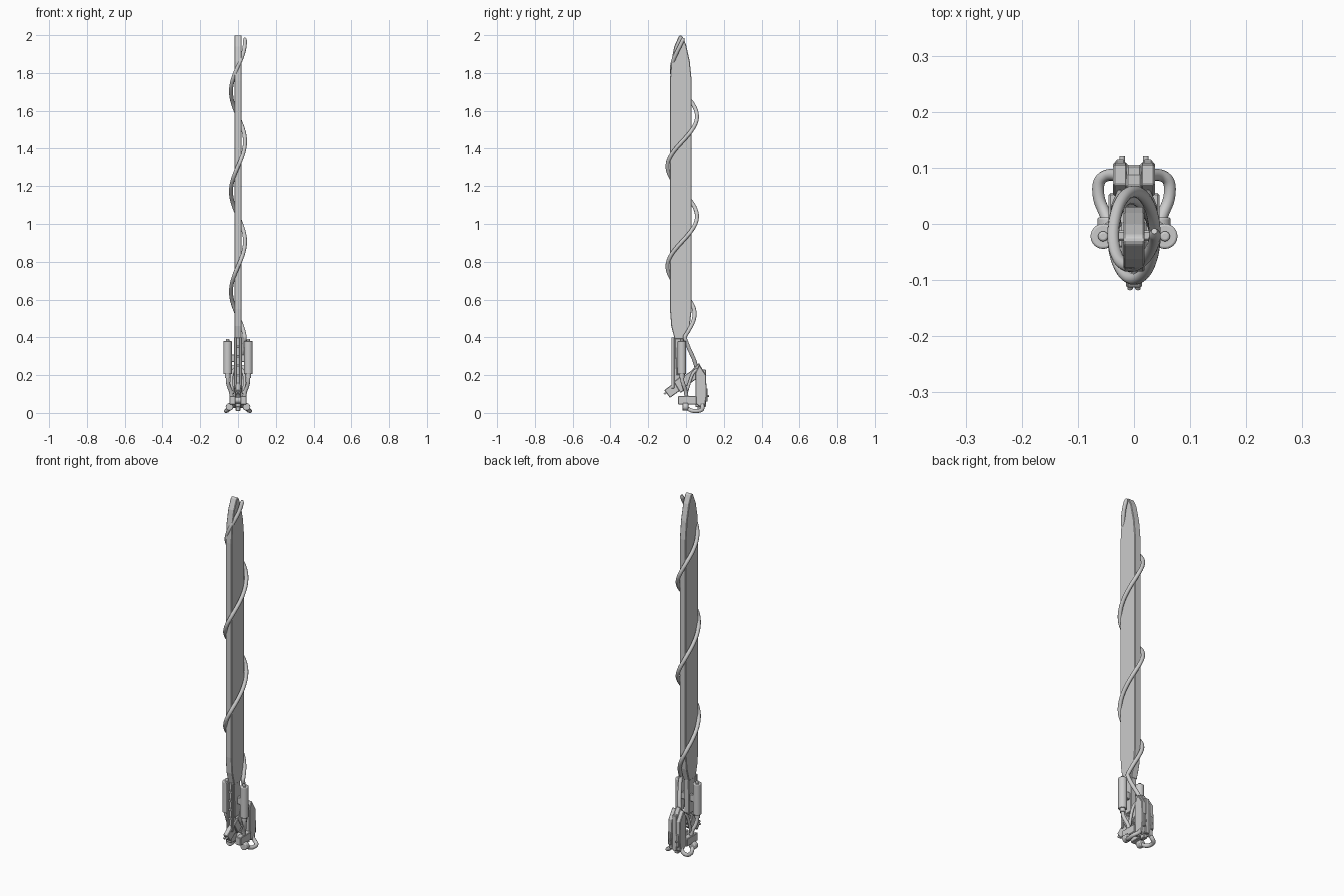
import bpy, bmesh, math
from mathutils import Vector

cube = bpy.data.objects.get("Cube")
if cube:
    bpy.data.objects.remove(cube)

grey = bpy.data.materials.new("plain_grey")
grey.use_nodes = True
grey.diffuse_color = (0.6, 0.6, 0.6, 1)
grey.node_tree.nodes["Principled BSDF"].inputs["Base Color"].default_value = (0.6, 0.6, 0.6, 1)


def finish(ob, smooth=False):
    ob.data.materials.clear()
    ob.data.materials.append(grey)
    bpy.ops.object.select_all(action='DESELECT')
    ob.select_set(True)
    bpy.context.view_layer.objects.active = ob
    if smooth:
        bpy.ops.object.shade_smooth_by_angle(angle=math.radians(40))
    return ob


def slab(name, outline, x0, x1, bevel=0.003):
    """Side outline in (y, z), extruded from x0 to x1."""
    bm = bmesh.new()
    face = bm.faces.new([bm.verts.new((x0, y, z)) for y, z in outline])
    out = bmesh.ops.extrude_face_region(bm, geom=[face])
    moved = [v for v in out["geom"] if isinstance(v, bmesh.types.BMVert)]
    bmesh.ops.translate(bm, verts=moved, vec=(x1 - x0, 0, 0))
    bmesh.ops.recalc_face_normals(bm, faces=bm.faces)
    mesh = bpy.data.meshes.new(name)
    bm.to_mesh(mesh)
    bm.free()
    ob = bpy.data.objects.new(name, mesh)
    bpy.context.collection.objects.link(ob)
    if bevel:
        mod = ob.modifiers.new("bevel", 'BEVEL')
        mod.width = bevel
        mod.segments = 1
    return finish(ob)


def box(name, x0, x1, y0, y1, z0, z1, bevel=0.003):
    return slab(name, [(y0, z0), (y1, z0), (y1, z1), (y0, z1)], x0, x1, bevel)


def rod(name, a, b, radius, bevel=0.0):
    a, b = Vector(a), Vector(b)
    bpy.ops.mesh.primitive_cylinder_add(vertices=24, radius=radius, depth=(b - a).length,
                                        location=(a + b) / 2)
    ob = bpy.context.object
    ob.name = name
    ob.rotation_euler = (b - a).to_track_quat('Z', 'Y').to_euler()
    if bevel:
        mod = ob.modifiers.new("bevel", 'BEVEL')
        mod.width = bevel
        mod.segments = 3
    return finish(ob, True)


def tube(name, points, radius, ends=1.0):
    """Smooth round cable through the points; ends scales the last radius."""
    curve = bpy.data.curves.new(name, 'CURVE')
    curve.dimensions = '3D'
    curve.bevel_depth = radius
    curve.bevel_resolution = 4
    curve.use_fill_caps = True
    spline = curve.splines.new('NURBS')
    spline.points.add(len(points) - 1)
    for p, co in zip(spline.points, points):
        p.co = (*co, 1)
    spline.points[-1].radius = ends
    spline.use_endpoint_u = True
    spline.order_u = 3
    spline.resolution_u = 5
    ob = bpy.data.objects.new(name, curve)
    bpy.context.collection.objects.link(ob)
    finish(ob)
    bpy.ops.object.convert(target='MESH')
    return finish(bpy.context.object, True)


# Long flat blade with tapered tip and root
slab("blade", [(-0.06, 0.39), (0.0, 0.39), (0.02, 0.46), (0.03, 0.55), (0.03, 1.76),
               (0.02, 1.86), (0.0, 1.95), (-0.02, 1.995), (-0.028, 2.0), (-0.038, 1.995),
               (-0.062, 1.94), (-0.078, 1.86), (-0.085, 1.76), (-0.085, 0.55), (-0.078, 0.46)],
     -0.019, 0.019, 0.003)

# Cable wound around the blade, ending in the handle
coil = [(0.0, 0.055, 0.24), (0.012, 0.045, 0.28), (0.025, 0.02, 0.33), (0.034, 0.004, 0.37)]
steps = 150
for i in range(steps + 1):
    z = 0.4 + (1.985 - 0.4) * i / steps
    a = math.tau * (1.57 - z) / 0.53
    reach = 0.078 - 0.033 * max(0, (0.7 - z) / 0.3) ** 2 - 0.045 * max(0, (z - 1.65) / 0.35)
    coil.append((0.037 * math.sin(a), -0.02 + reach * math.cos(a), z))
tube("coiled_cable", coil, 0.0105, 0.5)

# Central handle spine: front bar, core and tilted arm
for s in (-1, 1):
    box("front_rail", s * 0.009, s * 0.02, -0.078, -0.062, 0.13, 0.4, 0.002)
box("spine_core", -0.012, 0.012, -0.064, -0.03, 0.15, 0.4)
for z in (0.2, 0.25, 0.3, 0.35):
    rod("spine_pin", (0, -0.074, z), (0, -0.06, z), 0.007)
slab("tilted_arm", [(-0.085, 0.08), (0.098, 0.21), (0.068, 0.265), (0.03, 0.225),
                    (-0.075, 0.15), (-0.115, 0.12)], -0.014, 0.014)
slab("arm_collar", [(-0.03, 0.105), (0.005, 0.13), (-0.03, 0.19), (-0.065, 0.165)], -0.022, 0.022)
slab("upper_neck", [(-0.05, 0.2), (-0.005, 0.2), (0.0, 0.4), (-0.06, 0.4)], -0.016, 0.016)
box("centre_housing", -0.013, 0.013, 0.05, 0.105, 0.03, 0.23)

# Parts repeated on both sides
for s, side in ((1, "left"), (-1, "right")):
    x = s * 0.055
    rod(side + "_canister", (x, -0.022, 0.205), (x, -0.022, 0.38), 0.0225, 0.004)
    rod(side + "_canister_cap", (x, -0.022, 0.375), (x, -0.022, 0.392), 0.009, 0.004)
    rod(side + "_canister_outlet", (x, -0.022, 0.185), (x, -0.022, 0.21), 0.014)
    box(side + "_canister_bracket", s * 0.014, s * 0.045, -0.03, -0.012, 0.27, 0.31)
    tube(side + "_supply_hose", [(x, -0.022, 0.195), (x, -0.021, 0.17), (s * 0.05, -0.01, 0.14),
                                 (s * 0.035, 0.0, 0.11), (s * 0.032, 0.005, 0.07)], 0.01)
    slab(side + "_rear_housing", [(0.05, 0.05), (0.085, 0.025), (0.1, 0.035), (0.11, 0.1),
                                  (0.105, 0.2), (0.07, 0.255), (0.05, 0.21)],
         s * 0.012, s * 0.037)
    box(side + "_rear_plate", s * 0.016, s * 0.033, 0.1, 0.115, 0.06, 0.13)
    rod(side + "_rear_stud", (s * 0.021, 0.105, 0.09), (s * 0.021, 0.121, 0.09), 0.005)
    box(side + "_lower_block", s * 0.012, s * 0.045, -0.042, 0.055, 0.045, 0.09)
    rod(side + "_lower_fitting", (s * 0.045, -0.018, 0.032), (s * 0.045, 0.012, 0.032), 0.02, 0.004)
    tube(side + "_return_hose", [(s * 0.045, 0.0, 0.03), (s * 0.052, 0.02, 0.014),
                                 (s * 0.064, 0.045, 0.009), (s * 0.064, 0.08, 0.012),
                                 (s * 0.04, 0.09, 0.025), (s * 0.026, 0.085, 0.05)], 0.0105)
    tube(side + "_upper_hose", [(s * 0.03, 0.0, 0.1), (s * 0.036, 0.02, 0.17),
                                (s * 0.03, 0.04, 0.22), (s * 0.02, 0.06, 0.23)], 0.008)
    rod(side + "_arm_prong", (s * 0.007, -0.09, 0.12), (s * 0.007, -0.115, 0.1), 0.005)

# Cross bar tying the lower blocks together
rod("lower_cross_bar", (-0.04, 0.02, 0.067), (0.04, 0.02, 0.067), 0.016)
box("foot", -0.012, 0.012, 0.06, 0.09, 0.01, 0.04)
